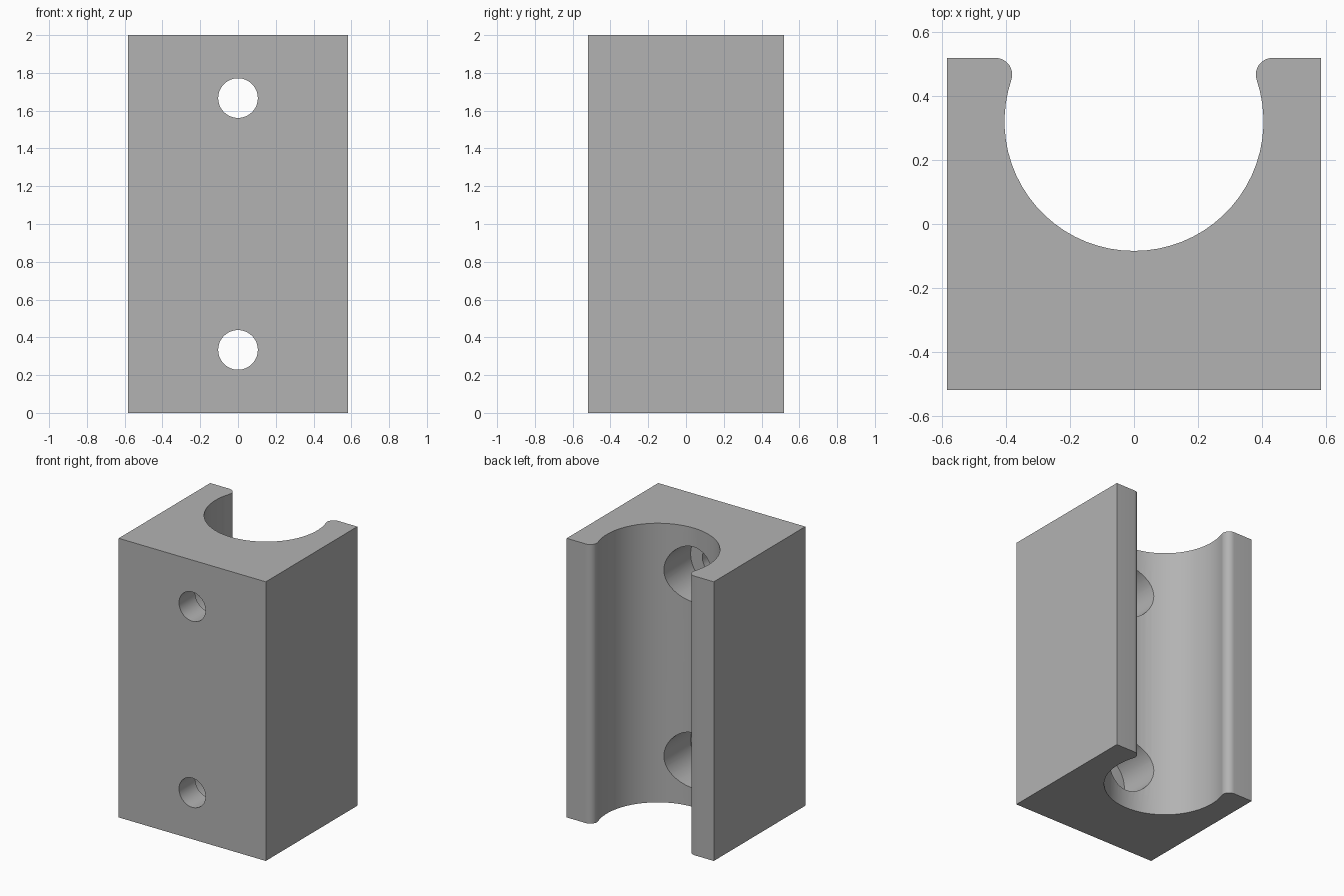
import bpy
import bmesh
from math import sin, cos, pi, sqrt, atan2
from mathutils import Matrix

if "Cube" in bpy.data.objects:
    bpy.data.objects.remove(bpy.data.objects["Cube"])

W, D, H = 0.583, 0.518, 2.0          # half width, half depth, height
BORE_R, BORE_Y = 0.404, 0.32         # channel radius and centre
LIP_R = 0.052                        # rounded lip at the channel mouth
HOLE_R, SINK_R, SINK_Y = 0.105, 0.198, -0.335

grey = bpy.data.materials.new("plain grey")
grey.use_nodes = True
colour = (0.45, 0.45, 0.45, 1)
grey.diffuse_color = colour
grey.node_tree.nodes["Principled BSDF"].inputs["Base Color"].default_value = colour


def arc(cx, cy, r, a, b, n):
    return [(cx + r * cos(a + (b - a) * i / n), cy + r * sin(a + (b - a) * i / n))
            for i in range(n + 1)]


def make_object(name, bm):
    mesh = bpy.data.meshes.new(name)
    bm.normal_update()
    bm.to_mesh(mesh)
    bm.free()
    mesh.materials.append(grey)
    ob = bpy.data.objects.new(name, mesh)
    bpy.context.collection.objects.link(ob)
    return ob


# Block profile: right half from the channel floor to the front, then mirrored
lip_y = D - LIP_R
lip_x = sqrt((BORE_R + LIP_R) ** 2 - (lip_y - BORE_Y) ** 2)
touch = atan2(lip_y - BORE_Y, lip_x)
half = arc(0, BORE_Y, BORE_R, -pi / 2, touch, 20)
half += arc(lip_x, lip_y, LIP_R, touch + pi, pi / 2, 10)[1:]
half += [(W, D), (W, -D)]
profile = half + [(-x, y) for x, y in reversed(half[1:])]

bm = bmesh.new()
face = bm.faces.new([bm.verts.new((x, y, 0)) for x, y in profile])
top = bmesh.ops.extrude_face_region(bm, geom=[face])["geom"]
bmesh.ops.translate(bm, vec=(0, 0, H),
                    verts=[v for v in top if isinstance(v, bmesh.types.BMVert)])
bmesh.ops.recalc_face_normals(bm, faces=bm.faces)
block = make_object("channel_block", bm)


# Stepped screw holes: narrow at the front, wide where they open into the channel
def drill(z, r, y0, y1):
    bm = bmesh.new()
    place = Matrix.Translation((0, (y0 + y1) / 2, z)) @ Matrix.Rotation(pi / 2, 4, "X")
    bmesh.ops.create_cone(bm, cap_ends=True, segments=48, radius1=r, radius2=r,
                          depth=y1 - y0, matrix=place)
    cutter = make_object("hole_cutter", bm)
    cutter.hide_render = True
    mod = block.modifiers.new("hole", "BOOLEAN")
    mod.operation = "DIFFERENCE"
    mod.solver = "EXACT"
    mod.object = cutter
    bpy.context.view_layer.objects.active = block
    bpy.ops.object.modifier_apply(modifier=mod.name)
    bpy.data.objects.remove(cutter)


for z in (H / 6, H * 5 / 6):
    drill(z, HOLE_R, -D - 0.1, BORE_Y)
    drill(z, SINK_R, SINK_Y, BORE_Y)

bpy.ops.object.select_all(action="DESELECT")
block.select_set(True)
bpy.context.view_layer.objects.active = block
bpy.ops.object.shade_smooth_by_angle(angle=pi / 6)
